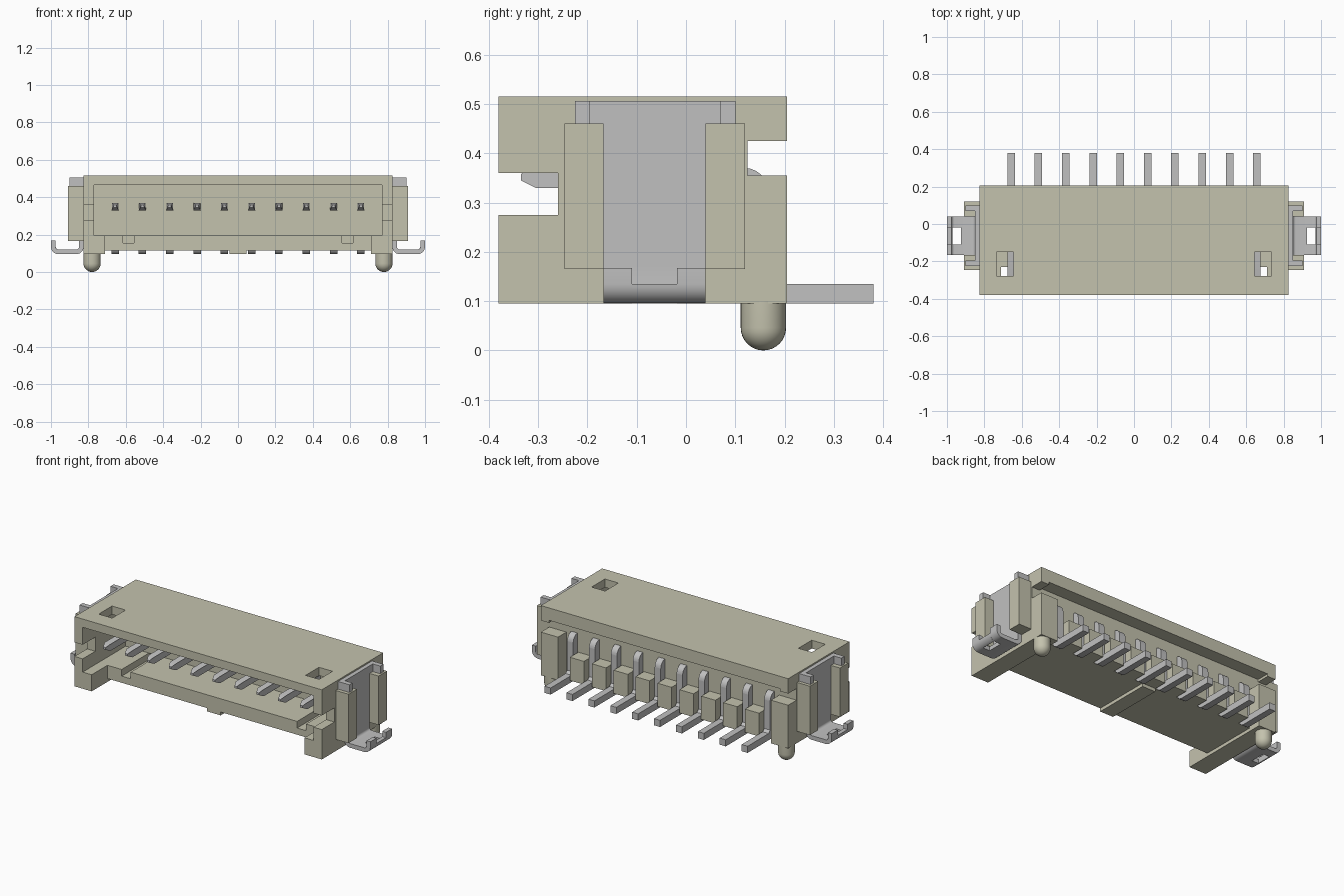
import bpy, bmesh, math
from mathutils import Vector

cube = bpy.data.objects.get("Cube")
if cube:
    bpy.data.objects.remove(cube, do_unlink=True)


def material(name, rgb):
    m = bpy.data.materials.new(name)
    m.use_nodes = True
    m.diffuse_color = (*rgb, 1)
    m.node_tree.nodes["Principled BSDF"].inputs["Base Color"].default_value = (*rgb, 1)
    return m


BEIGE = material("beige plastic", (0.55, 0.54, 0.42))
METAL = material("grey metal", (0.53, 0.53, 0.53))


def finish(name, bm, mat, smooth=False):
    bmesh.ops.recalc_face_normals(bm, faces=bm.faces)
    me = bpy.data.meshes.new(name)
    bm.to_mesh(me)
    bm.free()
    me.materials.append(mat)
    ob = bpy.data.objects.new(name, me)
    bpy.context.collection.objects.link(ob)
    if smooth:
        bpy.ops.object.select_all(action='DESELECT')
        ob.select_set(True)
        bpy.context.view_layer.objects.active = ob
        bpy.ops.object.shade_smooth_by_angle(angle=math.radians(35))
    return ob


def prism(name, pts, axis, a, b, mat, side=1, smooth=False, taper=None):
    """Extrude a 2D outline along an axis from a to b; side=-1 mirrors it in x."""
    def place(p, t):
        x, y, z = {'x': (t, p[0], p[1]), 'y': (p[0], t, p[1]), 'z': (p[0], p[1], t)}[axis]
        return Vector((x * side, y, z))
    bm = bmesh.new()
    lo = [bm.verts.new(place(p, a)) for p in pts]
    hi = [bm.verts.new(place(p, b)) for p in pts]
    bm.faces.new(lo)
    bm.faces.new(hi)
    n = len(pts)
    for i in range(n):
        j = (i + 1) % n
        bm.faces.new((lo[i], lo[j], hi[j], hi[i]))
    if taper:
        taper(bm)
    return finish(name, bm, mat, smooth)


def box(name, x, y, z, mat, side=1):
    return prism(name, [(x[0], y[0]), (x[1], y[0]), (x[1], y[1]), (x[0], y[1])],
                 'z', z[0], z[1], mat, side)


def arc(cx, cz, r, a0, a1, n=6):
    return [(cx + r * math.cos(math.radians(a0 + (a1 - a0) * i / n)),
             cz + r * math.sin(math.radians(a0 + (a1 - a0) * i / n))) for i in range(n + 1)]


# Roof with the rear overhang, pierced by two inspection holes
roof = prism("roof", [(-.38, .465), (.125, .465), (.125, .44), (.205, .44),
                      (.205, .515), (-.38, .515)], 'x', -.77, .77, BEIGE)
for s in (1, -1):
    cutter = box("hole_cutter", (.645, .735), (-.277, -.15), (.4, .6), BEIGE, s)
    cutter.hide_render = True
    mod = roof.modifiers.new("hole", 'BOOLEAN')
    mod.operation = 'DIFFERENCE'
    mod.solver = 'EXACT'
    mod.object = cutter
    bpy.context.view_layer.objects.active = roof
    bpy.ops.object.modifier_apply(modifier=mod.name)
    bpy.data.objects.remove(cutter, do_unlink=True)

# Floor with two keying grooves, side runners and a centre rib below
half = [(.045, .095), (.045, .115), (.71, .115), (.71, .095), (.77, .095), (.77, .195),
        (.615, .195), (.615, .155), (.555, .155), (.555, .195)]
prism("floor", half + [(-x, z) for x, z in reversed(half)], 'y', -.23, .125, BEIGE)
box("back_wall", (-.77, .77), (.03, .125), (.195, .465), BEIGE)

# Contact pins and the spacer blocks between them
PITCH = .146
pin_outline = ([(-.335, .345), (-.305, .33), (.11, .33), (.125, .315), (.125, .135)]
               + arc(.16, .13, .035, 180, 270, 4)
               + [(.38, .095), (.38, .135), (.18, .135), (.165, .15), (.165, .325)]
               + arc(.12, .325, .045, 0, 90)
               + [(-.305, .37), (-.335, .358)])
for i in range(10):
    cx = (i - 4.5) * PITCH

    def narrow_tip(bm, cx=cx):
        for v in bm.verts:
            if v.co.y < -.33:
                v.co.x = cx + (v.co.x - cx) * .4
    prism(f"pin_{i + 1}", pin_outline, 'x', cx - .02, cx + .02, METAL, smooth=True,
          taper=narrow_tip)
    if i < 9:
        mid = cx + PITCH / 2
        box(f"spacer_{i + 1}", (mid - .047, mid + .047), (.125, .205), (.115, .255), BEIGE)

wall = [(-.38, .095), (.205, .095), (.205, .355), (.125, .355), (.125, .425), (.205, .425),
        (.205, .515), (-.38, .515), (-.38, .36), (-.26, .36), (-.26, .275), (-.38, .275)]
# Clip cross-section: web against the wall with two outward flanges
channel = [(.825, -.225), (.9, -.225), (.9, -.195), (.85, -.195), (.85, .07), (.9, .07),
           (.9, .1), (.825, .1)]
# Solder foot: bends out at the bottom; fingers curl up at the end
bend = arc(.865, .135, .04, 180, 270)
bend_in = arc(.865, .135, .015, 270, 180)
finger = ([(.825, .17)] + bend + arc(.96, .135, .04, 270, 360) + [(1, .167), (.975, .167)]
          + arc(.96, .135, .015, 0, -90) + bend_in + [(.85, .17)])
tongue = [(.825, .17)] + bend + [(.925, .095), (.925, .12)] + bend_in + [(.85, .17)]
bridge = [(.97, .0965)] + arc(.96, .135, .04, 290, 360) + [(.975, .135), (.97, .123)]

for s, tag in ((1, "left"), (-1, "right")):
    prism(f"{tag}_wall", wall, 'x', .77, .825, BEIGE, s)
    box(f"{tag}_front_foot", (.71, .77), (-.38, -.23), (.095, .195), BEIGE, s)
    box(f"{tag}_rear_post", (.71, .77), (.125, .205), (.095, .355), BEIGE, s)
    box(f"{tag}_front_guide", (.825, .91), (-.247, -.167), (.165, .46), BEIGE, s)
    box(f"{tag}_rear_guide", (.825, .91), (.04, .12), (.165, .46), BEIGE, s)
    prism(f"{tag}_clip", channel, 'z', .168, .506, METAL, s)
    prism(f"{tag}_clip_front_finger", finger, 'y', -.167, -.11, METAL, s, True)
    prism(f"{tag}_clip_rear_finger", finger, 'y', -.018, .04, METAL, s, True)
    prism(f"{tag}_clip_tongue", tongue, 'y', -.11, -.018, METAL, s, True)
    prism(f"{tag}_clip_bridge", bridge, 'y', -.11, -.018, METAL, s, True)

    # Round-ended locating peg
    bm = bmesh.new()
    prof = [(0, .1), (.046, .1)] + arc(0, .046, .046, 0, -90, 8)
    prof[-1] = (0, 0)
    vs = [bm.verts.new((.78 * s + r, .157, z)) for r, z in prof]
    es = [bm.edges.new((vs[k], vs[k + 1])) for k in range(len(vs) - 1)]
    bmesh.ops.spin(bm, geom=vs + es, cent=(.78 * s, .157, 0), axis=(0, 0, 1),
                   angle=2 * math.pi, steps=32)
    bmesh.ops.remove_doubles(bm, verts=bm.verts, dist=1e-5)
    finish(f"{tag}_peg", bm, BEIGE, True)
